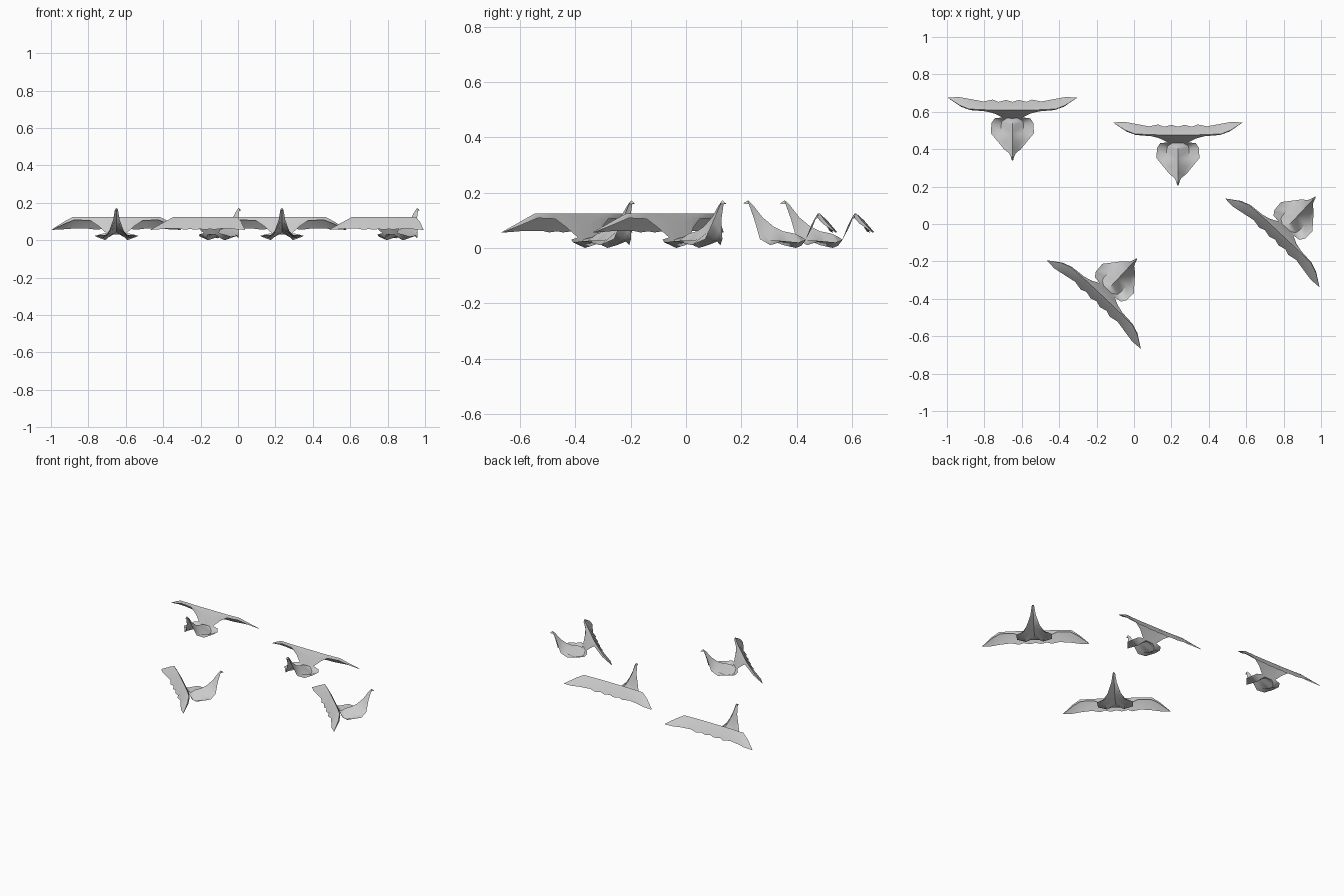
import bpy, bmesh, math

# Half-outline rows of the cupped body sheet: (x, distance from wingtip line, z), centre to edge
BODY = [
    [(0, .337, .160), (.003, .335, .160), (.004, .333, .160)],
    [(0, .318, .172), (.006, .318, .167), (.009, .315, .158)],
    [(0, .300, .155), (.010, .300, .130), (.018, .296, .105)],
    [(0, .265, .110), (.028, .277, .062), (.045, .275, .032)],
    [(0, .225, .077), (.045, .240, .030), (.076, .237, .010)],
    [(0, .190, .060), (.060, .190, .010), (.115, .190, .025)],
    [(0, .150, .052), (.060, .145, .000), (.112, .135, .020)],
    [(0, .125, .040), (.055, .125, .008), (.095, .110, .030)],
    [(0, .110, .030), (.030, .109, .030), (.055, .105, .038)],
]

# Wing ribs from centre to tip: front edge, slope, ridge, back slope, trailing edge
WING = [
    [(0, .110, .030), (0, .088, .085), (0, .065, .125), (0, .045, .100), (0, .022, .060)],
    [(.030, .109, .030), (.032, .088, .085), (.034, .065, .125), (.034, .042, .100), (.034, .012, .056)],
    [(.055, .105, .038), (.062, .085, .090), (.070, .065, .125), (.072, .047, .100), (.075, .022, .060)],
    [(.095, .085, .075), (.100, .078, .105), (.108, .065, .125), (.108, .042, .100), (.105, .010, .056)],
    [(.140, .073, .105), (.145, .070, .117), (.150, .064, .125), (.152, .045, .100), (.155, .020, .062)],
    [(.225, .066, .108), (.228, .065, .118), (.232, .060, .125), (.232, .032, .100), (.230, .006, .062)],
    [(.275, .048, .088), (.278, .045, .095), (.282, .040, .098), (.285, .020, .082), (.285, -.004, .058)],
    [(.343, .001, .055), (.344, .001, .056), (.345, 0, .057), (.345, 0, .056), (.345, -.001, .055)],
]


def sheet(bm, rows, side):
    """Loft a grid of points on one side of the centre line."""
    grid = [[bm.verts.new((side * x, -v, z)) for x, v, z in row] for row in rows]
    for a, b in zip(grid, grid[1:]):
        for i in range(len(a) - 1):
            bm.faces.new((a[i], a[i + 1], b[i + 1], b[i]))


# One winged shape: body and wings, mirrored
bm = bmesh.new()
for side in (1, -1):
    sheet(bm, BODY, side)
    sheet(bm, WING, side)
bmesh.ops.remove_doubles(bm, verts=bm.verts, dist=0.0004)
bmesh.ops.recalc_face_normals(bm, faces=bm.faces)
if sum(f.normal.z * f.calc_area() for f in bm.faces) < 0:
    bmesh.ops.reverse_faces(bm, faces=bm.faces)
mesh = bpy.data.meshes.new("winged_shape")
bm.to_mesh(mesh)
bm.free()

# Four copies: one pair facing forward, one pair turned away
PLACES = [(-.65, .675, 0), (.235, .542, 0), (-.215, -.43, 136.8), (.74, -.10, 136.8)]
for n, (x, y, turn) in enumerate(PLACES, 1):
    obj = bpy.data.objects.new(f"winged_shape_{n}", mesh.copy())
    bpy.context.collection.objects.link(obj)
    obj.location = (x, y, 0)
    obj.rotation_euler.z = math.radians(turn)
    bpy.ops.object.select_all(action='DESELECT')
    obj.select_set(True)
    bpy.context.view_layer.objects.active = obj
    bpy.ops.object.shade_smooth_by_angle(angle=math.radians(50))
